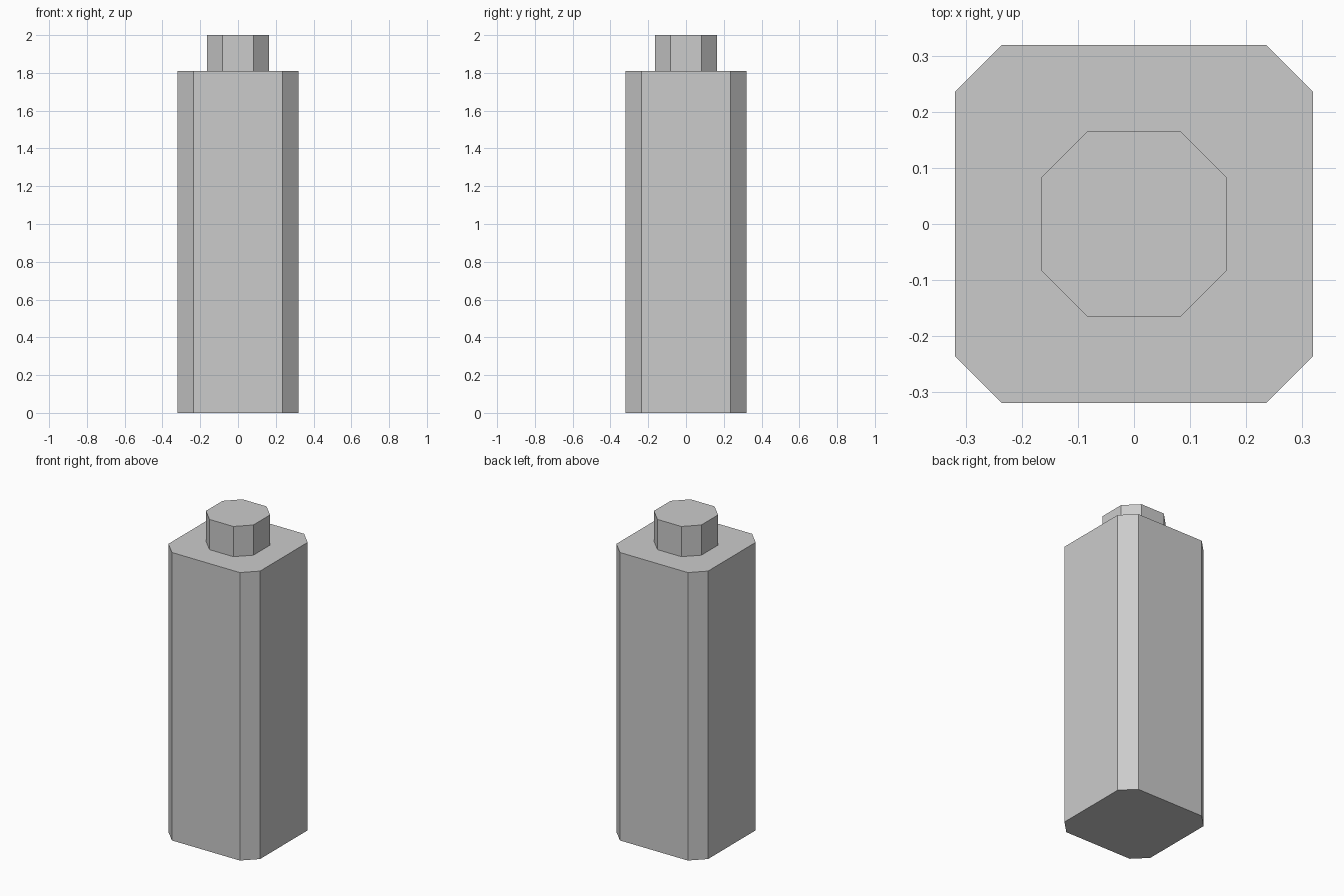
import bpy
import bmesh

if "Cube" in bpy.data.objects:
    bpy.data.objects.remove(bpy.data.objects["Cube"])


def chamfered_prism(name, half, flat, z0, z1):
    """Square prism with cut vertical corners; flat = half length of each main side."""
    bm = bmesh.new()
    outline = []
    x, y, u, v = half, -flat, half, flat
    for _ in range(4):
        outline += [(x, y), (u, v)]
        x, y, u, v = -y, x, -v, u  # quarter turn
    base = bm.faces.new([bm.verts.new((px, py, z0)) for px, py in outline])
    ext = bmesh.ops.extrude_face_region(bm, geom=[base], use_keep_orig=True)
    top = [e for e in ext["geom"] if isinstance(e, bmesh.types.BMVert)]
    bmesh.ops.translate(bm, verts=top, vec=(0, 0, z1 - z0))
    bmesh.ops.recalc_face_normals(bm, faces=bm.faces)
    mesh = bpy.data.meshes.new(name)
    bm.to_mesh(mesh)
    bm.free()
    obj = bpy.data.objects.new(name, mesh)
    bpy.context.collection.objects.link(obj)
    return obj


# Tall body with narrow corner cuts
chamfered_prism("body", 0.319, 0.236, 0.0, 1.81)

# Eight-sided cap, seated slightly into the body
chamfered_prism("cap", 0.165, 0.083, 1.80, 2.0)
